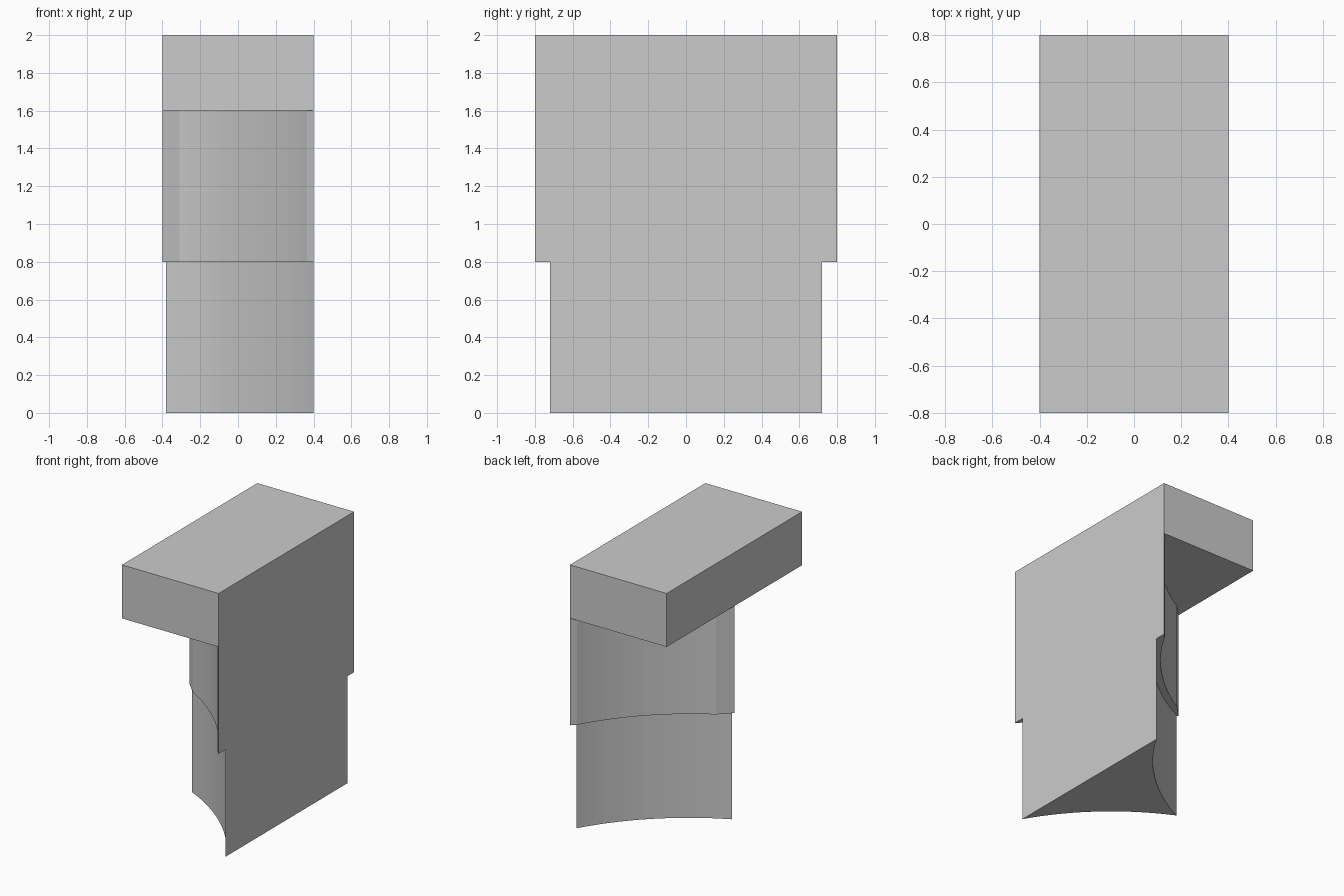
import bpy, bmesh, math
from mathutils import Vector

cube = bpy.data.objects.get("Cube")
if cube:
    bpy.data.objects.remove(cube, do_unlink=True)

grey = bpy.data.materials.new("plain grey")
grey.use_nodes = True
color = (0.6, 0.6, 0.6, 1)
grey.diffuse_color = color
grey.node_tree.nodes["Principled BSDF"].inputs["Base Color"].default_value = color


def arc(start, end, sag, steps=16):
    """Points from start to end, bowed to the right of travel by sag."""
    a, b = Vector(start), Vector(end)
    half = (b - a).length / 2
    along = (b - a).normalized()
    side = Vector((along.y, -along.x))
    radius = (half * half + sag * sag) / (2 * sag)
    center = (a + b) / 2 - side * (radius - sag)
    spread = math.asin(half / radius)
    angles = [spread * (2 * i / steps - 1) for i in range(steps + 1)]
    return [center + (along * math.sin(t) + side * math.cos(t)) * radius for t in angles]


def prism(name, outline, bottom, top):
    """Extrude a flat outline upwards."""
    bm = bmesh.new()
    face = bm.faces.new([bm.verts.new((x, y, bottom)) for x, y in outline])
    up = bmesh.ops.extrude_face_region(bm, geom=[face])
    verts = [v for v in up["geom"] if isinstance(v, bmesh.types.BMVert)]
    bmesh.ops.translate(bm, verts=verts, vec=(0, 0, top - bottom))
    bmesh.ops.recalc_face_normals(bm, faces=bm.faces)
    mesh = bpy.data.meshes.new(name)
    bm.to_mesh(mesh)
    bm.free()
    mesh.materials.append(grey)
    obj = bpy.data.objects.new(name, mesh)
    bpy.context.collection.objects.link(obj)
    return obj


def mirrored(side):
    """Complete an outline whose first point is the tip on the y = 0 line."""
    return [tuple(p) for p in side] + [(p[0], -p[1]) for p in reversed(side[1:])]


# Square cap on top
prism("cap", [(-0.4, -0.8), (0.4, -0.8), (0.4, 0.8), (-0.4, 0.8)], 1.6, 2)

# Triangular middle with a shallow round hollow in each slanted side
hollow = arc((-0.31, 0.09), (0.365, 0.765), 0.064)
prism("upper_column", mirrored([(-0.4, 0)] + hollow + [(0.4, 0.8)]), 0.8, 1.6)

# Slimmer base with fully hollowed sides
prism("lower_column", mirrored(arc((-0.38, 0), (0.4, 0.72), 0.08)), 0, 0.8)
